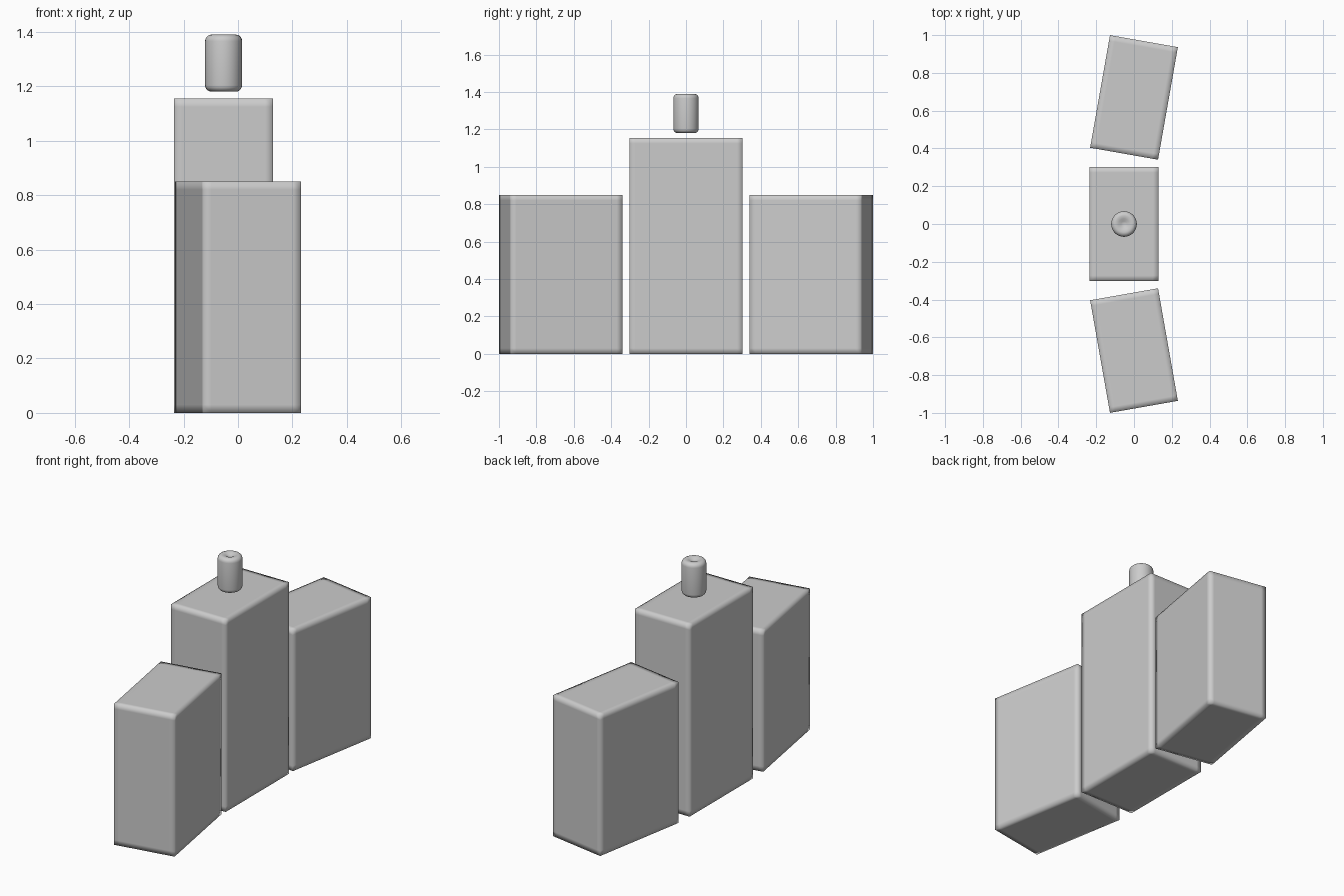
import bpy, bmesh, math
from mathutils import Vector, Matrix

if "Cube" in bpy.data.objects:
    bpy.data.objects.remove(bpy.data.objects["Cube"])

grey = bpy.data.materials.new("plain grey")
grey.diffuse_color = (0.6, 0.6, 0.6, 1)
grey.use_nodes = True
grey.node_tree.nodes["Principled BSDF"].inputs["Base Color"].default_value = grey.diffuse_color

WIDTH, LENGTH = 0.365, 0.605


def finish(name, bm, location, angle=0):
    bmesh.ops.recalc_face_normals(bm, faces=bm.faces)
    for f in bm.faces:
        f.smooth = True
    mesh = bpy.data.meshes.new(name)
    bm.to_mesh(mesh)
    bm.free()
    mesh.materials.append(grey)
    obj = bpy.data.objects.new(name, mesh)
    obj.location = location
    obj.rotation_euler.z = math.radians(angle)
    bpy.context.collection.objects.link(obj)


def block(name, height, x, y, angle=0, margin=0.03):
    """Square-cornered box with support loops close to every edge, smooth shaded."""
    size = Vector((WIDTH, LENGTH, height))
    bm = bmesh.new()
    bmesh.ops.create_cube(bm, size=1, matrix=Matrix.Diagonal((*size, 1)))
    for axis in range(3):
        for side in (-1, 1):
            normal = Vector((0, 0, 0))
            normal[axis] = side
            bmesh.ops.bisect_plane(bm, geom=bm.verts[:] + bm.edges[:] + bm.faces[:],
                                   plane_co=normal * (size[axis] / 2 - margin),
                                   plane_no=normal)
    finish(name, bm, (x, y, height / 2), angle)


# Tall middle block and two shorter blocks angled forward on either side
block("middle_block", 1.155, -0.053, 0)
for name, side in (("back_block", 1), ("front_block", -1)):
    block(name, 0.85, 0, 0.67 * side, -10 * side)

# Floating peg: rounded cylinder with a shallow dimple at each end
half, radius, fillet = 0.105, 0.068, 0.024
top = [(0, half - 0.014), (0.015, half - 0.011), (0.028, half - 0.003)]
for i in range(6):
    a = math.radians(90 - 18 * i)
    top.append((radius - fillet + fillet * math.cos(a), half - fillet + fillet * math.sin(a)))
profile = top + [(r, -z) for r, z in reversed(top)]
bm = bmesh.new()
verts = [bm.verts.new((r, 0, z)) for r, z in profile]
edges = [bm.edges.new(pair) for pair in zip(verts, verts[1:])]
bmesh.ops.spin(bm, geom=verts + edges, cent=(0, 0, 0), axis=(0, 0, 1),
               angle=math.tau, steps=32, use_merge=True)
bmesh.ops.remove_doubles(bm, verts=bm.verts, dist=0.0001)
finish("top_peg", bm, (-0.053, 0, 1.285))
